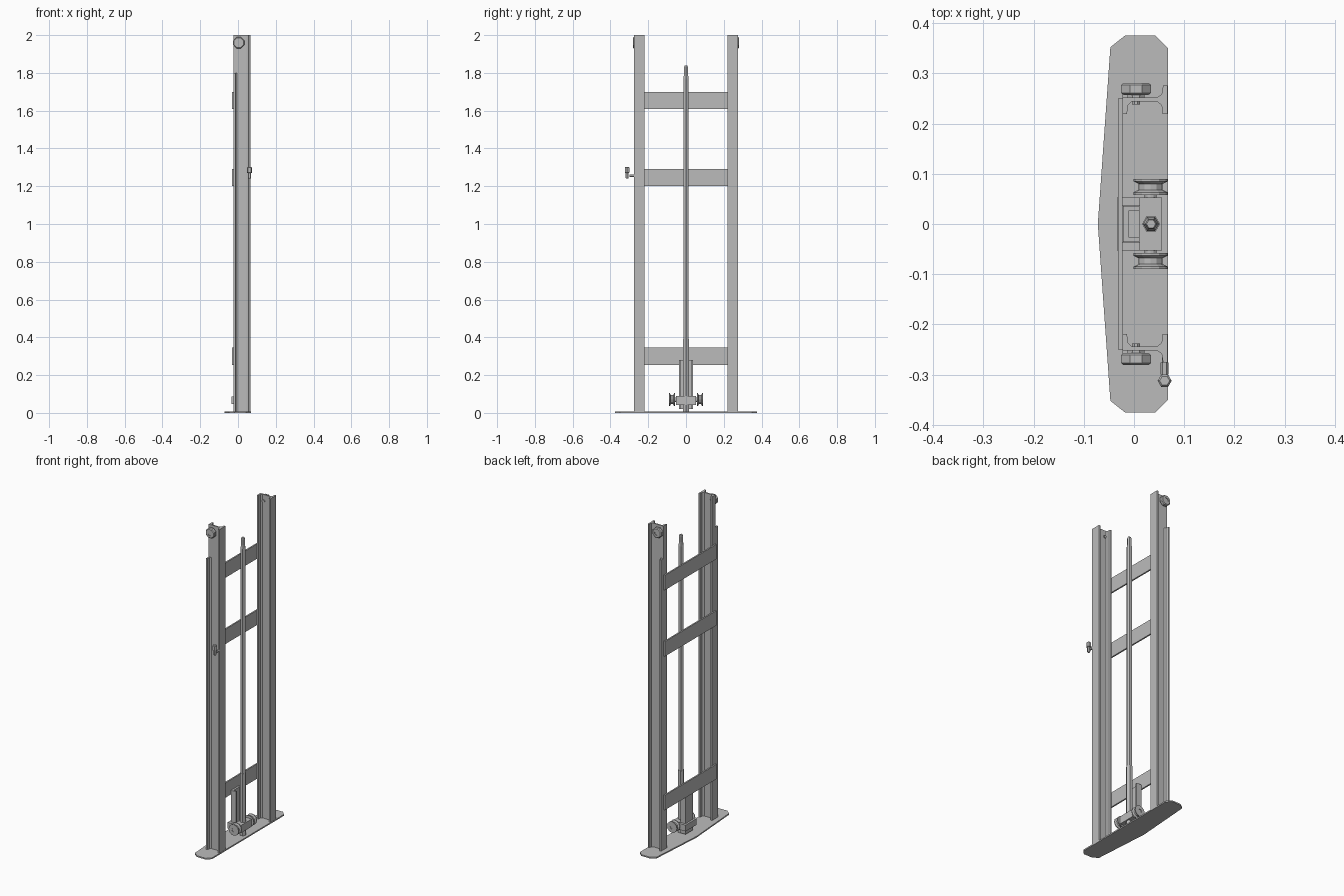
import bpy, bmesh, math
from mathutils import Matrix, Vector

cube = bpy.data.objects.get("Cube")
if cube:
    bpy.data.objects.remove(cube)

steel = bpy.data.materials.new("steel grey")
steel.use_nodes = True
GREY = (0.5, 0.5, 0.5, 1)
steel.diffuse_color = GREY
steel.node_tree.nodes["Principled BSDF"].inputs["Base Color"].default_value = GREY


def finish(name, bm):
    bmesh.ops.recalc_face_normals(bm, faces=bm.faces)
    mesh = bpy.data.meshes.new(name)
    bm.to_mesh(mesh)
    bm.free()
    mesh.materials.append(steel)
    obj = bpy.data.objects.new(name, mesh)
    bpy.context.collection.objects.link(obj)
    return obj


def extrude(name, outline, z0, z1):
    """Upright prism from an xy outline."""
    bm = bmesh.new()
    face = bm.faces.new([bm.verts.new((x, y, z0)) for x, y in outline])
    top = bmesh.ops.extrude_face_region(bm, geom=[face])["geom"]
    bmesh.ops.translate(bm, vec=(0, 0, z1 - z0),
                        verts=[v for v in top if isinstance(v, bmesh.types.BMVert)])
    return finish(name, bm)


def box(name, x, y, z):
    return extrude(name, [(x[0], y[0]), (x[1], y[0]), (x[1], y[1]), (x[0], y[1])], *z)


def lathe(name, profile, sides, origin, axis="Z", turn=0.0):
    """Revolve (radius, height) rings about an axis and cap both ends."""
    bm = bmesh.new()
    rings = []
    for r, h in profile:
        angles = [turn + math.tau * i / sides for i in range(sides)]
        rings.append([bm.verts.new((r * math.cos(a), r * math.sin(a), h)) for a in angles])
    for a, b in zip(rings, rings[1:]):
        for i in range(sides):
            j = (i + 1) % sides
            bm.faces.new((a[i], a[j], b[j], b[i]))
    bm.faces.new(rings[0])
    bm.faces.new(rings[-1])
    if axis == "Y":
        bm.transform(Matrix.Rotation(-math.pi / 2, 4, "X"))
    bm.transform(Matrix.Translation(Vector(origin)))
    return finish(name, bm)


# Base plate with clipped corners and a shallow point at the back
half = [(-0.072, 0), (-0.047, 0.352), (-0.018, 0.375), (0.043, 0.375), (0.068, 0.35)]
extrude("base_plate", half + [(x, -y) for x, y in half[:0:-1]], 0, 0.008)

# Rolled uprights, their rear outer flange stopping short below the rollers
INNER = [(0.067, 0.219), (0.057, 0.219), (0.055, 0.236), (0.046, 0.244),
         (-0.004, 0.244), (-0.012, 0.236), (-0.014, 0.219), (-0.023, 0.219)]
OUTER_FRONT = [(0.046, 0.252), (0.055, 0.258), (0.058, 0.276), (0.067, 0.276)]
REAR_FULL = [(-0.023, 0.276), (-0.014, 0.276), (-0.012, 0.258), (-0.004, 0.252)]
REAR_CUT = [(-0.023, 0.252)]
for side, s in (("left", 1), ("right", -1)):
    for part, rear, z in (("lower", REAR_FULL, (0.008, 1.8)), ("upper", REAR_CUT, (1.8, 2.0))):
        outline = [(x, s * y) for x, y in INNER + rear + OUTER_FRONT]
        extrude(f"{side}_upright_{part}", outline, *z)
    # Guide roller, its hub and the pin through the web
    roller = [(0.009, 0.238), (0.009, 0.25), (0.018, 0.25), (0.018, 0.257), (0.027, 0.257),
              (0.032, 0.261), (0.032, 0.277), (0.027, 0.281), (0.014, 0.281), (0.014, 0.278)]
    lathe(f"{side}_guide_roller", [(r, s * h) for r, h in roller], 8,
          (0.004, 0, 1.96), "Y", math.pi / 8)

# Cross braces on the back
for name, z in (("lower", 0.254), ("middle", 1.2), ("upper", 1.608)):
    box(name + "_cross_brace", (-0.032, -0.023), (-0.25, 0.25), (z, z + 0.091))

# Lift cylinder, rod and threaded tip
lathe("lift_cylinder", [(0.018, 0.008), (0.018, 0.39), (0.016, 0.39), (0.016, 1.77),
                        (0.012, 1.795), (0.012, 1.83), (0.009, 1.838)], 6, (0.034, 0, 0))

# Crosshead with chain pulleys on stub axles
box("crosshead", (0.011, 0.056), (-0.053, 0.053), (0.043, 0.09))
PULLEY = [(0.012, 0.053), (0.012, 0.058), (0.034, 0.058), (0.034, 0.063), (0.024, 0.068),
          (0.024, 0.08), (0.034, 0.085), (0.034, 0.09), (0.012, 0.09), (0.012, 0.087)]
for side, s in (("left", 1), ("right", -1)):
    lathe(side + "_chain_pulley", [(r, s * h) for r, h in PULLEY], 12, (0.033, 0, 0.07), "Y")

# Carriage bracket: a channel guide with a clamp plate behind it
extrude("carriage_bracket", [(-0.022, -0.036), (0.011, -0.036), (0.011, -0.027), (-0.01, -0.027),
                             (-0.01, 0.027), (0.011, 0.027), (0.011, 0.036), (-0.022, 0.036)],
        0.02, 0.28)
box("clamp_plate", (-0.034, -0.022), (-0.053, 0.053), (0.048, 0.086))
for side, s in (("left", 1), ("right", -1)):
    y = sorted((s * 0.037, s * 0.053))
    box(side + "_clamp_arm", (-0.022, 0.011), y, (0.048, 0.086))

# Hose fitting on the right upright
lathe("fitting_stem", [(0.005, -0.25), (0.005, -0.275), (0.008, -0.276), (0.008, -0.3)],
      6, (0.061, 0, 1.255), "Y")
lathe("fitting_nut", [(0.007, 1.24), (0.009, 1.245), (0.009, 1.27), (0.014, 1.272),
                      (0.014, 1.298), (0.01, 1.302)], 6, (0.061, -0.312, 0))
